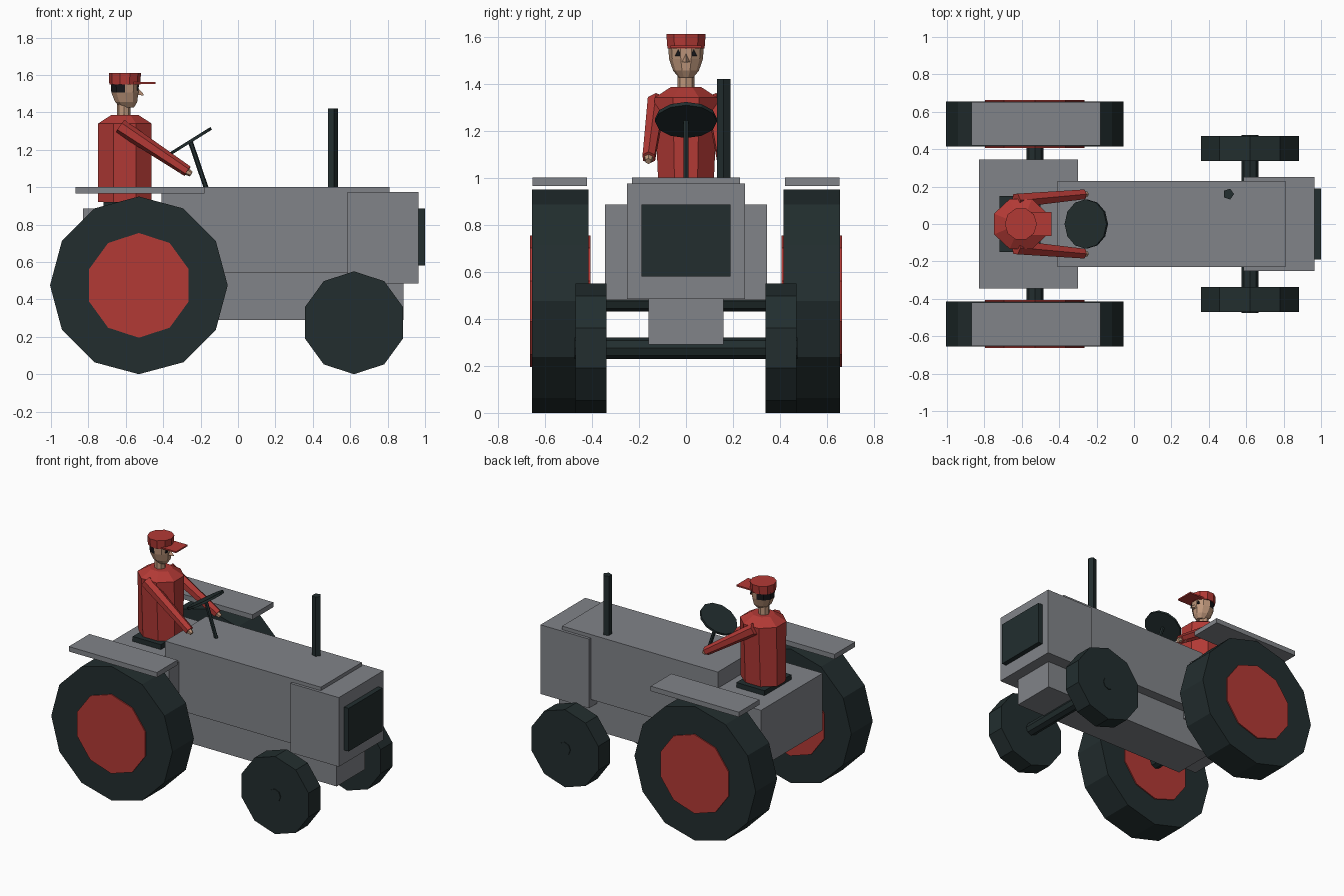
import bpy, bmesh, math
from mathutils import Vector

cube = bpy.data.objects.get("Cube")
if cube:
    bpy.data.objects.remove(cube)


def material(name, r, g, b):
    m = bpy.data.materials.new(name)
    m.use_nodes = True
    m.diffuse_color = (r, g, b, 1)
    m.node_tree.nodes["Principled BSDF"].inputs["Base Color"].default_value = (r, g, b, 1)
    return m


GREY = material("body grey", 0.22, 0.23, 0.25)
DARK = material("rubber dark", 0.016, 0.027, 0.028)
RED = material("red", 0.45, 0.042, 0.036)
SKIN = material("skin", 0.52, 0.31, 0.2)
HAIR = material("hair black", 0.008, 0.008, 0.01)


def finish(name, bm, mat):
    bmesh.ops.recalc_face_normals(bm, faces=bm.faces)
    me = bpy.data.meshes.new(name)
    bm.to_mesh(me)
    bm.free()
    me.materials.append(mat)
    ob = bpy.data.objects.new(name, me)
    bpy.context.collection.objects.link(ob)
    return ob


def skin_rings(name, rings, mat):
    """Bridge a list of point rings and cap both ends."""
    bm = bmesh.new()
    loops = [[bm.verts.new(p) for p in ring] for ring in rings]
    n = len(loops[0])
    for a, b in zip(loops, loops[1:]):
        for i in range(n):
            j = (i + 1) % n
            bm.faces.new((a[i], a[j], b[j], b[i]))
    bm.faces.new(loops[0])
    bm.faces.new(loops[-1])
    return finish(name, bm, mat)


def box(name, x, y, z, mat):
    rings = [[(x[0], y[0], h), (x[1], y[0], h), (x[1], y[1], h), (x[0], y[1], h)] for h in z]
    return skin_rings(name, rings, mat)


def tube(name, start, end, r1, r2, n, mat):
    """Straight prism between two points, first corner pointing up."""
    p, q = Vector(start), Vector(end)
    d = (q - p).normalized()
    up = Vector((1, 0, 0)) if abs(d.z) > 0.99 else Vector((0, 0, 1))
    u = (up - d * up.dot(d)).normalized()
    v = d.cross(u)
    angles = [math.tau * i / n for i in range(n)]
    rings = [[c + (u * math.cos(a) + v * math.sin(a)) * r for a in angles]
             for c, r in ((p, r1), (q, r2))]
    return skin_rings(name, rings, mat)


def loft(name, sections, n, mat, turn=0.0):
    """Stack of ellipses given as (z, centre x, radius x, radius y)."""
    angles = [turn + math.tau * i / n for i in range(n)]
    rings = [[(cx + rx * math.cos(a), ry * math.sin(a), z) for a in angles]
             for z, cx, rx, ry in sections]
    return skin_rings(name, rings, mat)


# Bodywork
box("chassis", (-0.53, 0.885), (-0.16, 0.16), (0.29, 0.56), GREY)
box("rear_housing", (-0.83, -0.3), (-0.345, 0.345), (0.48, 0.885), GREY)
box("hood", (-0.41, 0.81), (-0.23, 0.23), (0.54, 1.0), GREY)
box("nose", (0.585, 0.965), (-0.25, 0.25), (0.485, 0.975), GREY)
box("radiator_grille", (0.95, 1.0), (-0.19, 0.19), (0.58, 0.885), DARK)
box("seat", (-0.72, -0.5), (-0.15, 0.15), (0.88, 0.92), DARK)
tube("exhaust_stack", (0.505, 0.16, 0.96), (0.505, 0.16, 1.42), 0.03, 0.03, 5, DARK)

# Axles
REAR_X, REAR_Z, FRONT_X, FRONT_Z = -0.53, 0.475, 0.62, 0.275
tube("rear_axle", (REAR_X, -0.42, REAR_Z), (REAR_X, 0.42, REAR_Z), 0.045, 0.045, 8, DARK)
tube("front_axle", (FRONT_X, -0.475, FRONT_Z), (FRONT_X, 0.475, FRONT_Z), 0.045, 0.045, 8, DARK)

# Wheels, fenders and arms on each side
for side, s in (("left", 1), ("right", -1)):
    def wheel(name, x, z, y, r, n, mat):
        tube(side + name, (x, s * y[0], z), (x, s * y[1], z), r, r, n, mat)

    wheel("_rear_tyre", REAR_X, REAR_Z, (0.415, 0.655), 0.475, 12, DARK)
    wheel("_rear_hub", REAR_X, REAR_Z, (0.407, 0.663), 0.28, 10, RED)
    wheel("_front_wheel", FRONT_X, FRONT_Z, (0.337, 0.47), 0.275, 10, DARK)
    box(side + "_fender", (-0.87, -0.18), sorted((s * 0.42, s * 0.652)), (0.965, 1.0), GREY)

    tube(side + "_arm", (-0.63, s * 0.125, 1.325), (-0.27, s * 0.158, 1.085), 0.042, 0.03, 6, RED)
    tube(side + "_hand", (-0.3, s * 0.156, 1.1), (-0.25, s * 0.16, 1.07), 0.028, 0.014, 6, SKIN)
    # Triangular eye plate
    skin_rings(side + "_eye", [[(x, s * 0.018, 1.518), (x, s * 0.046, 1.518), (x, s * 0.033, 1.545)]
                               for x in (-0.541, -0.533)], HAIR)

# Steering
hub = Vector((-0.255, 0, 1.245))
tilt = Vector((-0.53, 0, 0.85)) * 0.008
tube("steering_column", (-0.165, 0, 0.98), hub, 0.013, 0.013, 6, DARK)
tube("steering_wheel", hub - tilt, hub + tilt, 0.132, 0.132, 12, DARK)

# Driver
loft("torso", [(0.92, -0.605, 0.155, 0.125), (1.34, -0.605, 0.155, 0.145),
               (1.385, -0.605, 0.08, 0.07)], 8, RED, math.pi / 8)
loft("neck", [(1.36, -0.61, 0.036, 0.036), (1.46, -0.61, 0.036, 0.036)], 8, SKIN)
head = loft("head", [(1.425, -0.59, 0.035, 0.03), (1.455, -0.598, 0.062, 0.055),
                     (1.505, -0.605, 0.076, 0.072), (1.56, -0.605, 0.08, 0.076)],
            10, SKIN, math.pi / 10)
head.data.materials.append(HAIR)
for face in head.data.polygons:
    if face.center.z > 1.5 and face.center.x < -0.6:
        face.material_index = 1
tube("nose_tip", (-0.54, 0, 1.505), (-0.505, 0, 1.492), 0.024, 0.004, 3, SKIN)
loft("cap", [(1.55, -0.605, 0.083, 0.083), (1.61, -0.605, 0.086, 0.088)], 10, RED)
box("cap_bill", (-0.6, -0.44), (-0.065, 0.065), (1.552, 1.562), RED)
